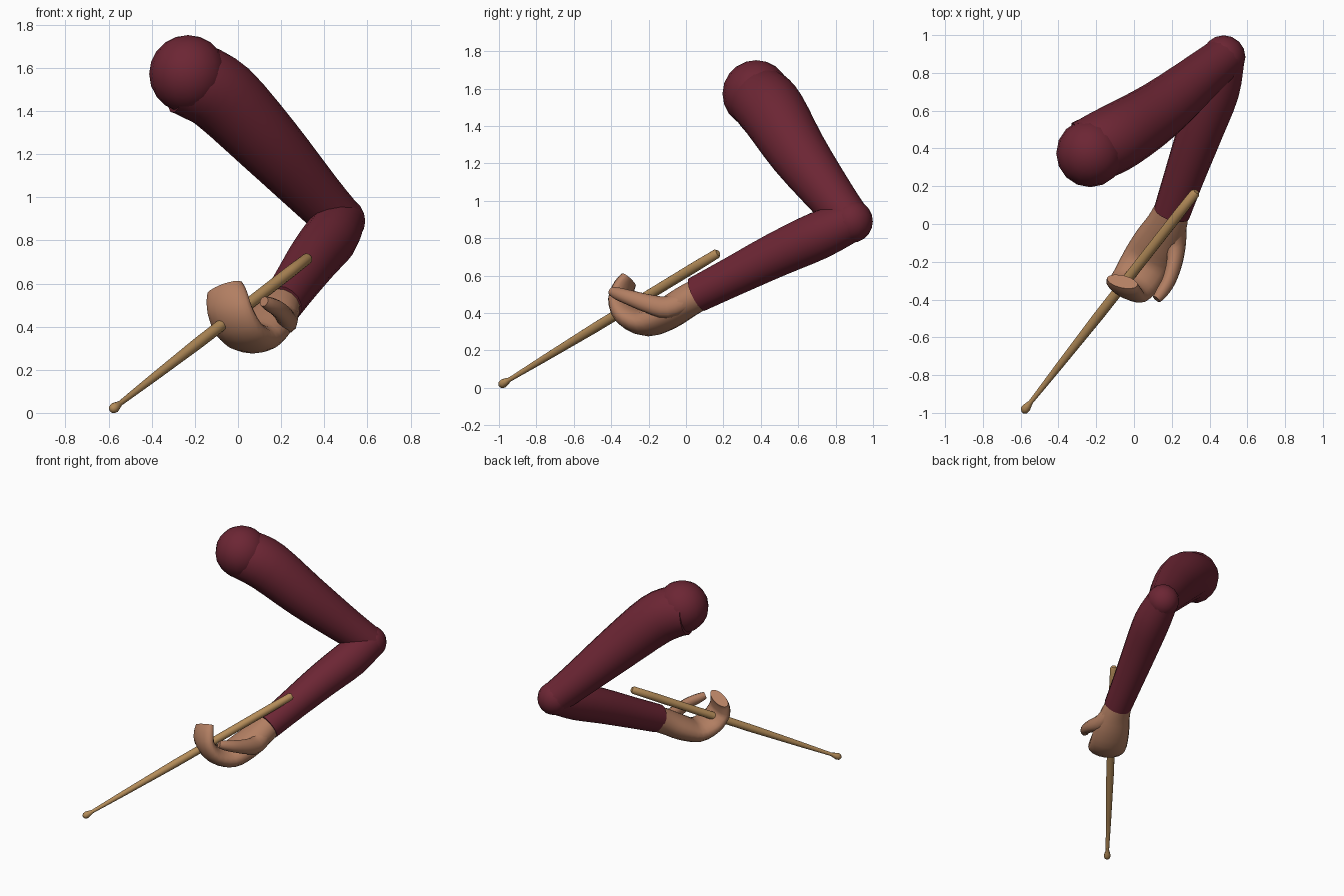
import bpy, bmesh, math
from mathutils import Vector

if "Cube" in bpy.data.objects:
    bpy.data.objects.remove(bpy.data.objects["Cube"])


def material(name, col):
    m = bpy.data.materials.new(name)
    m.diffuse_color = (*col, 1)
    m.use_nodes = True
    m.node_tree.nodes["Principled BSDF"].inputs["Base Color"].default_value = m.diffuse_color
    return m


MAROON = material("maroon_sleeve", (0.150, 0.019, 0.034))
SKIN = material("skin", (0.445, 0.210, 0.122))
WOOD = material("wood", (0.456, 0.262, 0.100))


def finish(name, bm, mat, angle=50):
    bmesh.ops.recalc_face_normals(bm, faces=bm.faces)
    me = bpy.data.meshes.new(name)
    bm.to_mesh(me)
    bm.free()
    me.materials.append(mat)
    me.shade_smooth()
    me.set_sharp_from_angle(angle=math.radians(angle))
    ob = bpy.data.objects.new(name, me)
    bpy.context.collection.objects.link(ob)
    return ob


def resample(pts, k):
    """Catmull-Rom through (x, y, z, half width, half thickness) rows."""
    if k == 1:
        return pts
    out = []
    n = len(pts)
    for i in range(n - 1):
        p0, p1, p2, p3 = (pts[max(0, min(n - 1, i + j))] for j in (-1, 0, 1, 2))
        for s in range(k):
            t = s / k
            out.append([0.5 * (2 * b + (c - a) * t + (2 * a - 5 * b + 4 * c - d) * t * t
                               + (3 * b - a - 3 * c + d) * t ** 3)
                        for a, b, c, d in zip(p0, p1, p2, p3)])
    return out + [pts[-1]]


def loft(name, pts, mat, side=(0.9, -0.44, 0), sides=16, k=3):
    """Elliptical sections swept along a path, closed at both ends."""
    rows = resample(pts, k)
    bm = bmesh.new()
    rings = []
    for i, r in enumerate(rows):
        a = Vector(rows[max(0, i - 1)][:3])
        b = Vector(rows[min(len(rows) - 1, i + 1)][:3])
        tan = (b - a).normalized()
        u = Vector(side)
        u = (u - tan * u.dot(tan)).normalized()
        v = tan.cross(u)
        rings.append([bm.verts.new(Vector(r[:3]) + u * r[3] * math.cos(q) + v * r[4] * math.sin(q))
                      for q in (2 * math.pi * j / sides for j in range(sides))])
    for r0, r1 in zip(rings, rings[1:]):
        for j in range(sides):
            h = (j + 1) % sides
            bm.faces.new((r0[j], r0[h], r1[h], r1[j]))
    bm.faces.new(rings[0])
    bm.faces.new(rings[-1])
    return finish(name, bm, mat)


def ball(name, loc, r, mat):
    bm = bmesh.new()
    bmesh.ops.create_uvsphere(bm, u_segments=16, v_segments=10, radius=r)
    bmesh.ops.translate(bm, verts=bm.verts, vec=loc)
    return finish(name, bm, mat)


def tube(rows):
    return [(x, y, z, r, r) for x, y, z, r in rows]


# Sleeve: shoulder, upper arm, elbow, forearm
ball("shoulder", (-0.232, 0.375, 1.572), 0.18, MAROON)
loft("upper_arm", tube([(-0.28, 0.38, 1.555, 0.165), (-0.19, 0.41, 1.535, 0.178),
                        (-0.07, 0.47, 1.465, 0.178), (0.14, 0.605, 1.25, 0.157),
                        (0.36, 0.785, 1.01, 0.126), (0.475, 0.88, 0.89, 0.112)]), MAROON)
ball("elbow", (0.475, 0.884, 0.89), 0.115, MAROON)
loft("forearm", tube([(0.475, 0.88, 0.89, 0.112), (0.43, 0.71, 0.815, 0.129),
                      (0.35, 0.49, 0.715, 0.121), (0.265, 0.25, 0.595, 0.107),
                      (0.2, 0.06, 0.5, 0.098)]), MAROON)

# Hand: wrist and palm, fused fingers curling up round the stick
loft("palm_and_fingers", [
    (0.205, 0.09, 0.51, 0.09, 0.088), (0.175, 0.0, 0.46, 0.108, 0.088),
    (0.125, -0.1, 0.395, 0.128, 0.085), (0.065, -0.205, 0.348, 0.132, 0.073),
    (0.005, -0.305, 0.385, 0.125, 0.062), (-0.035, -0.345, 0.465, 0.116, 0.052),
    (-0.053, -0.33, 0.535, 0.104, 0.046), (-0.062, -0.305, 0.578, 0.088, 0.038)], SKIN)

# Thumb along the outer side of the palm
loft("thumb", [
    (0.225, 0.0, 0.47, 0.05, 0.06), (0.222, -0.1, 0.43, 0.052, 0.062),
    (0.215, -0.2, 0.45, 0.042, 0.052), (0.185, -0.3, 0.482, 0.036, 0.042),
    (0.145, -0.365, 0.504, 0.032, 0.034), (0.12, -0.398, 0.517, 0.024, 0.024)],
    SKIN, side=(0.85, -0.3, 0.35), sides=12)

# Stick: rounded butt, long taper, small bead tip
BUTT, TIP = Vector((0.33, 0.172, 0.722)), Vector((-0.588, -0.996, 0.012))
PROFILE = [(0, 0.016), (0.008, 0.026), (0.1, 0.028), (0.56, 0.027), (0.8, 0.019),
           (0.955, 0.012), (0.968, 0.018), (0.982, 0.024), (0.993, 0.021), (1, 0.01)]
loft("drumstick", tube([(*BUTT.lerp(TIP, f), r) for f, r in PROFILE]), WOOD, sides=12, k=1)
